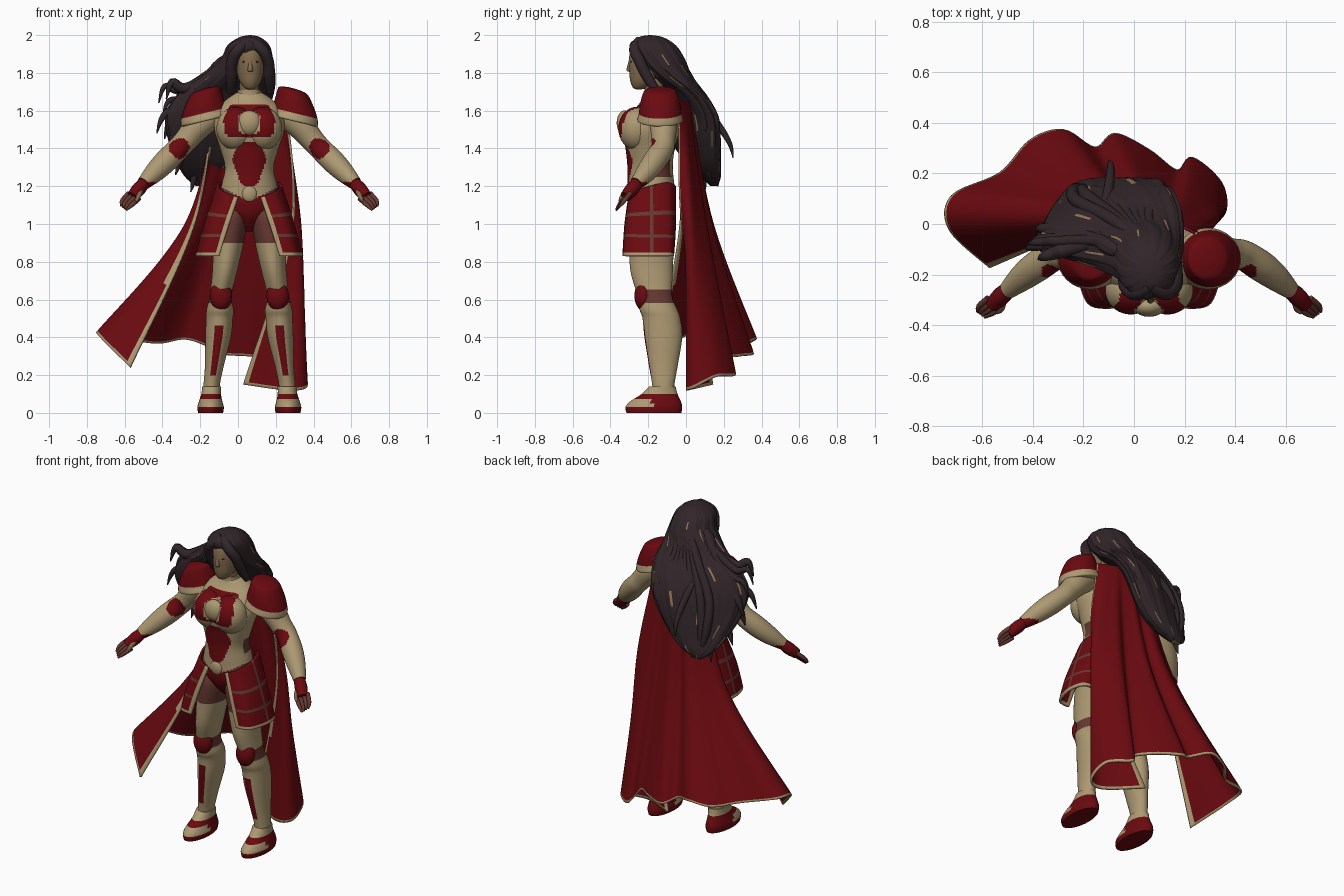
import bpy, bmesh, math, random
from mathutils import Vector

old = bpy.data.objects.get("Cube")
if old:
    bpy.data.objects.remove(old)
random.seed(4)
C = 0.06  # centre line of the figure


def material(name, r, g, b):
    m = bpy.data.materials.new(name)
    m.use_nodes = True
    m.diffuse_color = (r, g, b, 1)
    m.node_tree.nodes["Principled BSDF"].inputs["Base Color"].default_value = (r, g, b, 1)
    return m


RED = material("crimson", .145, .003, .005)
TAN = material("pale_gold", .42, .32, .17)
HAIR = material("dark_hair", .031, .019, .022)
SKIN = material("skin", .235, .15, .075)
LEATHER = material("maroon_leather", .13, .04, .03)
GLINT = material("hair_glint", .3, .18, .075)


def spline(pts, n):
    """Smooth curve through points of any dimension."""
    out = []
    for i in range(len(pts) - 1):
        a, b, c, d = (pts[max(0, min(len(pts) - 1, i + k))] for k in (-1, 0, 1, 2))
        for j in range(n):
            t = j / n
            out.append(tuple(q + t / 2 * (r - p + t * (2*p - 5*q + 4*r - s + t * (3*q - p - 3*r + s)))
                             for p, q, r, s in zip(a, b, c, d)))
    return out + [tuple(pts[-1])]


def surface(name, rows, paint, closed=True):
    """Grid of points to mesh; paint is a material or rule(centre, normal, row, column)."""
    w = len(rows[0])
    cols = w if closed else w - 1
    faces = [(i*w + j, i*w + (j+1) % w, (i+1)*w + (j+1) % w, (i+1)*w + j)
             for i in range(len(rows) - 1) for j in range(cols)]
    if closed:
        faces += [tuple(range(w)), tuple((len(rows) - 1)*w + j for j in range(w))]
    me = bpy.data.meshes.new(name)
    me.from_pydata([p for r in rows for p in r], [], faces)
    bm = bmesh.new()
    bm.from_mesh(me)
    bmesh.ops.recalc_face_normals(bm, faces=bm.faces)
    bm.to_mesh(me)
    bm.free()
    used = []
    for k, p in enumerate(me.polygons):
        m = paint(p.center, p.normal, k // cols, k % cols) if callable(paint) else paint
        if m not in used:
            used.append(m)
            me.materials.append(m)
        p.material_index = used.index(m)
    ob = bpy.data.objects.new(name, me)
    bpy.context.collection.objects.link(ob)
    bpy.ops.object.select_all(action='DESELECT')
    ob.select_set(True)
    bpy.context.view_layer.objects.active = ob
    bpy.ops.object.shade_smooth_by_angle(angle=math.radians(55))
    return ob


def loft(name, rings, paint, n=4, sides=32, ripple=0):
    """Stacked ellipses: x, y, z, x radius, y radius, turn."""
    rows = []
    for x, y, z, a, b, rot in spline([tuple(r) + (0,) * (6 - len(r)) for r in rings], n):
        row = []
        for k in range(sides):
            t = k * math.tau / sides
            f = 1 + ripple * (math.sin(13*t + 5*z) + .6 * math.sin(29*t - 4*z))
            u, v = max(a, .002) * f * math.cos(t), max(b, .002) * f * math.sin(t)
            row.append((x + u*math.cos(rot) - v*math.sin(rot), y + u*math.sin(rot) + v*math.cos(rot), z))
        rows.append(row)
    return surface(name, rows, paint)


def limb(name, pts, paint, n=5, sides=16):
    """Round tube along points x, y, z, radius."""
    p = spline(pts, n)
    rows = []
    for i, q in enumerate(p):
        t = Vector(p[min(i + 1, len(p) - 1)][:3]) - Vector(p[max(i - 1, 0)][:3])
        a = t.cross(Vector((0, 1, 0))).normalized()
        b = t.cross(a).normalized()
        rows.append([Vector(q[:3]) + max(q[3], .002) * (a*math.cos(k*math.tau/sides) + b*math.sin(k*math.tau/sides))
                     for k in range(sides)])
    return surface(name, rows, paint)


def ball(name, c, r, paint):
    rings = [(c[0], c[1], c[2] - r[2]*math.cos(k*math.pi/24), r[0]*math.sin(k*math.pi/24), r[1]*math.sin(k*math.pi/24))
             for k in range(25)]
    return loft(name, rings, paint, n=1, sides=40)


def sheet(name, curves, nu, nv, paint, thick):
    """Smooth cloth through a stack of curves."""
    wide = [spline(c, nu) for c in curves]
    cols = [spline(list(c), nv) for c in zip(*wide)]
    ob = surface(name, [list(r) for r in zip(*cols)], paint, closed=False)
    mod = ob.modifiers.new("thickness", 'SOLIDIFY')
    mod.thickness = thick
    mod.offset = 0
    return ob


def side(pts, s):
    return [(C + s*p[0],) + tuple(p[1:]) for p in pts]


# Torso armour
def chest_paint(c, n, i, j):
    r = math.hypot(c.x - C, c.z - 1.535)
    return RED if .064 < r < .135 and n.y < .1 and 1.455 < c.z < 1.635 else TAN


def torso_paint(c, n, i, j):
    d, z = abs(c.x - C), c.z
    belt = 1.12 + .5 * d
    if z <= belt:
        return RED if d < .075 or n.y > .2 else LEATHER
    if 1.25 < z < 1.34 and -.2 < n.y and d > .06:
        return LEATHER
    if z < belt + .07 or n.y > .2:
        return TAN
    if z < 1.43:
        return RED if .004 < d < .09 - .35 * abs(z - 1.34) else TAN
    return chest_paint(c, n, i, j)


loft("torso", [(C, -.18, .96, .03, .04), (C, -.18, 1.03, .1, .1), (C, -.18, 1.1, .165, .125), (C, -.185, 1.2, .148, .124),
               (C, -.19, 1.3, .13, .12), (C, -.19, 1.4, .155, .13), (C, -.185, 1.5, .185, .15),
               (C, -.155, 1.6, .175, .12), (C, -.145, 1.66, .12, .085), (C, -.15, 1.7, .06, .06)],
     torso_paint, n=12, sides=88)
ball("chest_emblem_plate", (C, -.325, 1.535), (.064, .042, .066), TAN)
loft("collar", [(C, -.15, 1.62, .1, .09), (C, -.155, 1.67, .068, .065), (C, -.16, 1.71, .062, .06)], TAN)
loft("neck", [(C, -.16, 1.66, .052, .052), (C, -.18, 1.8, .05, .055)], SKIN)
ball("belt_buckle", (C, -.3, 1.16), (.04, .02, .045), TAN)


def arm_paint(s):
    elbow = Vector((C + s*.37, -.185, 1.4))
    return lambda c, n, i, j: RED if (c - elbow).length < .056 or c.z < 1.222 else TAN


def leg_paint(c, n, i, j):
    if c.z > .91 or .58 < c.z < .66:
        return LEATHER
    return RED if n.y < -.86 and .2 < c.z < .46 else TAN


def foot_paint(c, n, i, j):
    return RED if c.z < .03 or (c.y > -.18 and c.z < .075) or .075 < c.z < .1 else TAN


def tasset_paint(c, n, i, j):
    if j < 2 or i > 21:
        return TAN
    return LEATHER if i in (8, 15) or j == 12 else RED


def guard_paint(c, n, i, j):
    return TAN if c.z < .042 else RED


for s, tag in ((1, "left_"), (-1, "right_")):
    ball(tag + "breastplate", (C + s*.072, -.262, 1.505), (.102, .096, .115), chest_paint)
    # Flat-topped sloping shoulder guard with a flared rim
    guard = loft(tag + "shoulder_guard", [(0, 0, 0, .122, .112), (0, 0, .008, .134, .122), (0, 0, .043, .124, .113),
                 (-s*.012, 0, .09, .108, .106), (-s*.03, 0, .14, .088, .092), (-s*.04, 0, .16, .072, .075),
                 (-s*.045, 0, .168, .03, .03), (-s*.045, 0, .169, .004, .004)], guard_paint)
    guard.location = (C + s*.23, -.137, 1.545)
    guard.rotation_euler = (0, s*.24, 0)
    # Arm and hand
    limb(tag + "arm", side([(.17, -.13, 1.6, .07), (.27, -.12, 1.52, .072), (.33, -.12, 1.45, .063), (.375, -.125, 1.4, .06),
         (.44, -.165, 1.335, .062), (.5, -.21, 1.275, .054), (.56, -.262, 1.215, .036)], s), arm_paint(s), n=9, sides=40)
    limb(tag + "hand", side([(.55, -.255, 1.225, .03), (.585, -.285, 1.185, .037), (.62, -.32, 1.145, .03)], s), RED)
    for k in range(4):
        o = (k - 1.5) * .018
        limb(f"{tag}finger_{k + 1}", side([(.61 + o, -.31 + o*.6, 1.15 + o*.5, .013), (.645 + o, -.338 + o*.5, 1.115 + o*.4, .012),
             (.665 + o*.5, -.358 + o*.4, 1.085 + o*.4, .006)], s), LEATHER, n=3, sides=8)
    limb(tag + "thumb", side([(.575, -.3, 1.18, .014), (.585, -.335, 1.15, .013), (.6, -.352, 1.12, .006)], s), SKIN, n=3, sides=8)
    # Leg, knee guard and boot
    loft(tag + "leg", side([(.2, -.12, .07, .046, .06), (.2, -.12, .14, .043, .058), (.185, -.12, .25, .05, .076),
         (.165, -.12, .4, .068, .1), (.158, -.13, .5, .071, .1), (.155, -.145, .545, .072, .1), (.152, -.165, .62, .058, .092),
         (.13, -.182, .75, .066, .112), (.11, -.182, .9, .08, .118), (.09, -.18, 1.03, .082, .118), (.085, -.18, 1.1, .06, .09)], s),
         leg_paint, n=7, sides=56)
    ball(tag + "knee_guard", (C + s*.15, -.225, .62), (.059, .048, .078), RED)
    loft(tag + "foot", side([(.205, -.17, 0, .066, .145), (.205, -.17, .03, .07, .15), (.205, -.162, .06, .062, .135),
         (.202, -.14, .1, .052, .095), (.2, -.125, .14, .05, .07)], s), foot_paint, n=6)
    # Hip skirt plate
    sheet(tag + "hip_plate", [
        side([(.06, -.3, 1.14), (.13, -.28, 1.17), (.165, -.19, 1.2), (.15, -.1, 1.22), (.1, -.06, 1.2)], s),
        side([(.11, -.32, .99), (.2, -.3, .99), (.235, -.19, .99), (.215, -.09, .99), (.15, -.06, .99)], s),
        side([(.16, -.33, .83), (.24, -.31, .83), (.278, -.19, .83), (.26, -.09, .83), (.2, -.07, .83)], s)],
        6, 12, tasset_paint, .014)

# Cape: shoulder line, middle line and wavy hem, from right edge to left edge
hem = [(-.57, -.17, .24), (-.73, -.02, .4), (-.72, .11, .42), (-.53, .2, .38), (-.41, .33, .37), (-.28, .37, .39),
       (-.155, .3, .35), (-.075, .355, .31), (.06, .29, .3), (.17, .21, .28), (.23, .26, .2), (.345, .16, .19),
       (.355, .04, .13), (.25, .01, .12), (.03, .14, .15)]
middle = [(-.23, -.03), (-.275, .01), (-.26, .06), (-.2, .09), (-.15, .13), (-.1, .14), (-.04, .105), (.02, .135),
          (.08, .105), (.14, .08), (.2, .105), (.27, .07), (.325, .03), (.32, 0), (.28, -.02)]
last = len(hem) - 1
top = [(-.13 + .38*i/last, -.04 + .06*math.sin(math.pi*i/last), 1.65) for i in range(last + 1)]


def cape_paint(c, n, i, j):
    trim = 2 if i < 42 else 1
    return TAN if j < trim or j >= 6*last - trim or i > 58 else RED


sheet("cape", [top, [p + (1.0,) for p in middle], hem], 6, 30, cape_paint, .012)

# Head and face
X = C + .005
loft("head", [(X, -.25, 1.712, .012, .012), (X, -.245, 1.722, .032, .036), (X, -.225, 1.755, .056, .07), (X, -.208, 1.8, .07, .092),
              (X, -.2, 1.86, .075, .103), (X, -.19, 1.92, .072, .1), (X, -.18, 1.965, .04, .06)], SKIN)
loft("nose", [(X, -.297, 1.808, .013, .012), (X, -.301, 1.818, .014, .014), (X, -.295, 1.865, .007, .008)], SKIN)
ball("lips", (X, -.292, 1.778), (.018, .005, .006), LEATHER)


def hair_paint(c, n, i, j):
    return GLINT if i > 12 and (j*7 + i//4*5) % 41 == 0 else HAIR


for s, tag in ((1, "left_"), (-1, "right_")):
    ball(tag + "eye", (X + s*.03, -.291, 1.858), (.013, .004, .005), HAIR)
    limb(tag + "face_lock", [(X, -.245, 1.965, .03), (X + s*.06, -.272, 1.925, .03), (X + s*.095, -.245, 1.86, .03),
         (X + s*.1, -.2, 1.77, .028), (X + s*.105, -.15, 1.7, .02)], HAIR)

# Flowing hair mass swept to one side
loft("hair", [(X, -.19, 2.0, .006, .006), (.062, -.185, 1.988, .055, .065), (.055, -.175, 1.945, .11, .122),
              (.045, -.135, 1.87, .138, .13), (0, -.085, 1.78, .195, .112, .15), (-.065, -.02, 1.69, .26, .1, .3),
              (-.115, .02, 1.58, .285, .1, .4), (-.135, .05, 1.45, .25, .1, .4), (-.15, .09, 1.33, .18, .08, .3),
              (-.17, .13, 1.25, .11, .05, .2), (-.19, .15, 1.2, .03, .02)], hair_paint, n=6, sides=112, ripple=.018)

# Loose strands: end points of wind-blown locks
tips = [(-.42, -.08, 1.64), (-.43, -.1, 1.48), (-.4, -.06, 1.56), (-.37, -.07, 1.37), (-.33, 0, 1.26),
        (-.25, .1, 1.17), (-.1, .25, 1.35), (-.16, .17, 1.2), (-.38, -.14, 1.66), (-.39, -.02, 1.45)]
for k, (x, y, z) in enumerate(tips):
    r = .013 + .01 * random.random()
    lift = .05 * random.random()
    limb(f"hair_lock_{k + 1}", [(-.02, -.13, 1.9, r), (-.14 + lift, -.07, 1.81, r*1.4), (x*.62 - .04, y*.6 - .02, 1.6 + (z - 1.4)*.45, r*1.4),
         (x*.92, y*.9, z + .09, r), (x, y, z, .003)], HAIR, n=6, sides=10)
for k in range(7):
    x = -.25 + .06*k
    limb(f"back_strand_{k + 1}", [(.03 + .01*k, -.07, 1.9, .02), (.01 + x*.4, .02, 1.76, .026), (x*.9, .09 + .01*k, 1.56, .026),
         (x*.6 - .09, .135, 1.38, .024), (x*.3 - .13, .155, 1.22 + .02*random.random(), .005)], hair_paint, n=6, sides=10)
